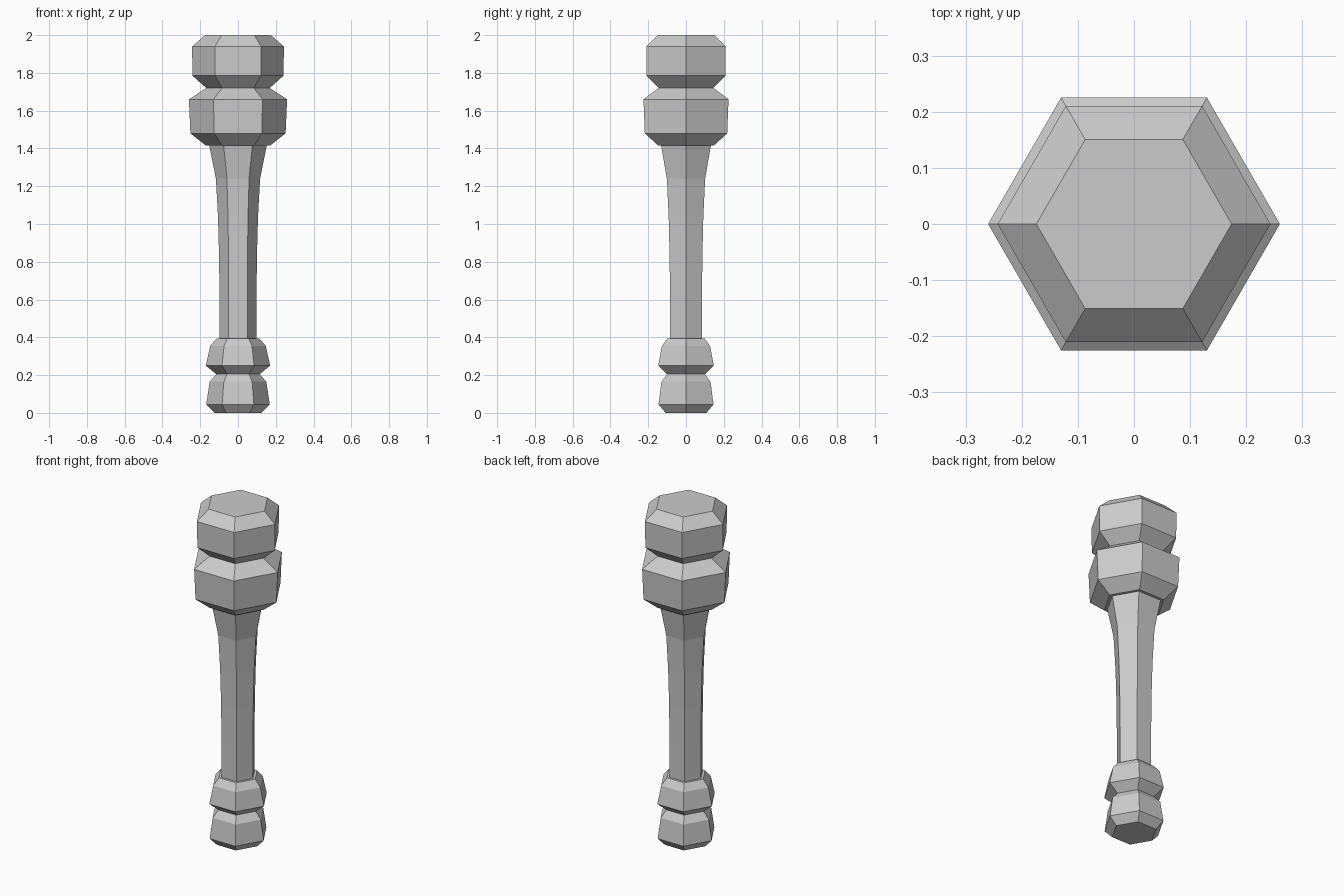
import bpy
import bmesh
from math import cos, sin, tau

if "Cube" in bpy.data.objects:
    bpy.data.objects.remove(bpy.data.objects["Cube"])

SIDES = 6

stone = bpy.data.materials.new("grey")
stone.use_nodes = True
GREY = (0.6, 0.6, 0.6, 1)
stone.diffuse_color = GREY
stone.node_tree.nodes["Principled BSDF"].inputs["Base Color"].default_value = GREY


def turned_part(name, profile):
    """Closed six-sided turning from (radius, height) pairs, bottom to top."""
    bm = bmesh.new()
    rings = [[bm.verts.new((r * cos(tau * i / SIDES), r * sin(tau * i / SIDES), z))
              for i in range(SIDES)] for r, z in profile]
    for low, high in zip(rings, rings[1:]):
        for i in range(SIDES):
            j = (i + 1) % SIDES
            bm.faces.new((low[i], low[j], high[j], high[i]))
    bm.faces.new(rings[0][::-1])
    bm.faces.new(rings[-1])
    mesh = bpy.data.meshes.new(name)
    bm.to_mesh(mesh)
    bm.free()
    mesh.materials.append(stone)
    part = bpy.data.objects.new(name, mesh)
    bpy.context.collection.objects.link(part)
    return part


# Two stacked knobs at the foot
turned_part("pommel", [(0.125, 0), (0.168, 0.045), (0.15, 0.165), (0.115, 0.205),
                       (0.17, 0.25), (0.147, 0.355), (0.113, 0.395)])

# Slim shaft flaring towards the head
turned_part("shaft", [(0.098, 0.39), (0.098, 0.6), (0.1, 0.82), (0.106, 1.04),
                      (0.117, 1.24), (0.153, 1.42)])

# Two heavy collars forming the head
turned_part("head", [(0.17, 1.415), (0.252, 1.48), (0.26, 1.66), (0.168, 1.72),
                     (0.241, 1.785), (0.243, 1.94), (0.174, 2.0)])
